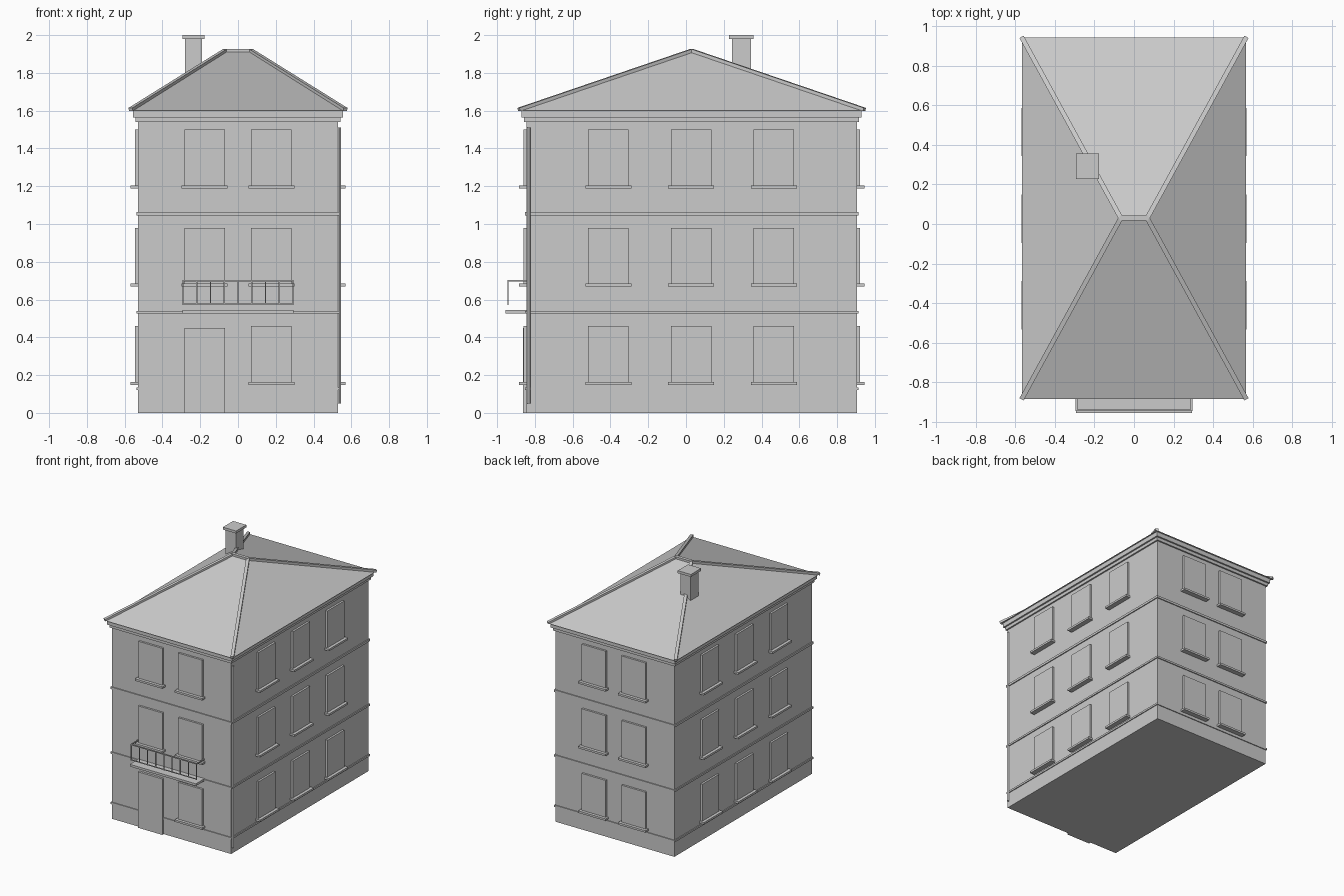
import bpy, bmesh
from mathutils import Vector

cube = bpy.data.objects.get("Cube")
if cube:
    bpy.data.objects.remove(cube, do_unlink=True)

grey = bpy.data.materials.new("plain_grey")
grey.use_nodes = True
grey.diffuse_color = (0.6, 0.6, 0.6, 1)
grey.node_tree.nodes["Principled BSDF"].inputs["Base Color"].default_value = (0.6, 0.6, 0.6, 1)

HX, HY, YC = 0.53, 0.875, 0.03      # wall half sizes and centre in y
FRONT, BACK = YC - HY, YC + HY


def finish(name, bm):
    bmesh.ops.recalc_face_normals(bm, faces=bm.faces[:])
    mesh = bpy.data.meshes.new(name)
    bm.to_mesh(mesh)
    bm.free()
    mesh.materials.append(grey)
    obj = bpy.data.objects.new(name, mesh)
    bpy.context.collection.objects.link(obj)
    return obj


def box(name, x, y, z):
    """Box from (min, max) pairs."""
    bm = bmesh.new()
    bmesh.ops.create_cube(bm, size=1)
    for v in bm.verts:
        for i, (lo, hi) in enumerate((x, y, z)):
            v.co[i] = lo if v.co[i] < 0 else hi
    return finish(name, bm)


def bar(name, a, b, width, height):
    """Square bar running from point a to point b."""
    a, b = Vector(a), Vector(b)
    d = b - a
    obj = box(name, (0, d.length), (-width / 2, width / 2), (-height / 2, height / 2))
    side = Vector((0, 0, 1)).cross(d).normalized() if d.xy.length > 1e-6 else Vector((0, 1, 0))
    x = d.normalized()
    up = x.cross(side)
    for v in obj.data.vertices:
        v.co = a + x * v.co.x + side * v.co.y + up * v.co.z
    return obj


def ring(name, out, z0, z1):
    """Moulding running round the whole house."""
    box(name, (-HX - out, HX + out), (FRONT - out, BACK + out), (z0, z1))


def panel(name, side, centre, width, z0, z1, out):
    """Slab standing out of one wall."""
    span = (centre - width / 2, centre + width / 2)
    inset = 0.02
    if side == "front":
        box(name, span, (FRONT - out, FRONT + inset), (z0, z1))
    elif side == "back":
        box(name, span, (BACK - inset, BACK + out), (z0, z1))
    elif side == "left":
        box(name, (HX - inset, HX + out), span, (z0, z1))
    else:
        box(name, (-HX - out, -HX + inset), span, (z0, z1))


# Walls, floor bands and cornice
box("walls", (-HX, HX), (FRONT, BACK), (0, 1.59))
ring("plinth_ledge", 0.007, 0.12, 0.135)
ring("lower_band", 0.008, 0.525, 0.54)
ring("upper_band", 0.008, 1.045, 1.063)
ring("cornice_lower", 0.012, 1.54, 1.565)
ring("cornice_upper", 0.025, 1.565, 1.602)

# Windows with sills, and the front door
columns = {"front": (-0.177, 0.177), "back": (-0.177, 0.177),
           "left": (-0.411, 0.027, 0.465), "right": (-0.411, 0.027, 0.465)}
for side, centres in columns.items():
    for floor in range(3):
        z = 0.16 + 0.52 * floor
        for i, c in enumerate(centres):
            if side == "front" and floor == 0 and i == 0:
                panel("front_door", side, c, 0.214, 0, 0.45, 0.018)
                continue
            panel(f"{side}_window_{floor}_{i}", side, c, 0.214, z, z + 0.3, 0.016)
            panel(f"{side}_sill_{floor}_{i}", side, c, 0.244, z - 0.012, z + 0.004, 0.04)

# Hipped roof with a short ridge
EX, EY, EZ, RX, RZ = 0.568, 0.915, 1.6, 0.067, 1.915
bm = bmesh.new()
eave = [bm.verts.new((sx * EX, YC + sy * EY, EZ)) for sx, sy in ((-1, -1), (1, -1), (1, 1), (-1, 1))]
rl, rr = bm.verts.new((-RX, YC, RZ)), bm.verts.new((RX, YC, RZ))
for face in ((eave[0], eave[1], rr, rl), (eave[1], eave[2], rr),
             (eave[2], eave[3], rl, rr), (eave[3], eave[0], rl), eave[::-1]):
    bm.faces.new(face)
finish("roof", bm)

# Ridge and hip caps
bar("ridge_cap", (-RX - 0.006, YC, RZ), (RX + 0.006, YC, RZ), 0.026, 0.025)
for sx in (-1, 1):
    for sy in (-1, 1):
        bar("hip_cap", (sx * EX, YC + sy * EY, EZ + 0.006), (sx * RX, YC, RZ + 0.003), 0.024, 0.018)

# Chimney
box("chimney_shaft", (-0.281, -0.19), (0.243, 0.344), (1.65, 1.985))
box("chimney_cap", (-0.294, -0.177), (0.228, 0.358), (1.98, 2.0))

# Balcony with railing
BX, BY = 0.291, -0.942
box("balcony_floor", (-0.294, 0.294), (-0.956, FRONT), (0.526, 0.544))
bar("balcony_top_rail", (-BX - 0.004, BY, 0.699), (BX + 0.004, BY, 0.699), 0.008, 0.008)
bar("balcony_bottom_rail", (-BX, BY, 0.575), (BX, BY, 0.575), 0.006, 0.006)
for sx in (-1, 1):
    bar("balcony_side_rail", (sx * BX, BY, 0.699), (sx * BX, FRONT, 0.699), 0.008, 0.008)
for i in range(9):
    x = -BX + 2 * BX * i / 8
    bar("baluster", (x, BY, 0.57), (x, BY, 0.699), 0.006, 0.006)

# Drainpipe by the front left corner
bm = bmesh.new()
bmesh.ops.create_cone(bm, cap_ends=True, segments=12, radius1=0.009, radius2=0.009, depth=1.46)
bmesh.ops.translate(bm, verts=bm.verts[:], vec=(0.537, -0.832, 0.78))
pipe = finish("drainpipe", bm)
bpy.context.view_layer.objects.active = pipe
pipe.select_set(True)
bpy.ops.object.shade_smooth_by_angle()
